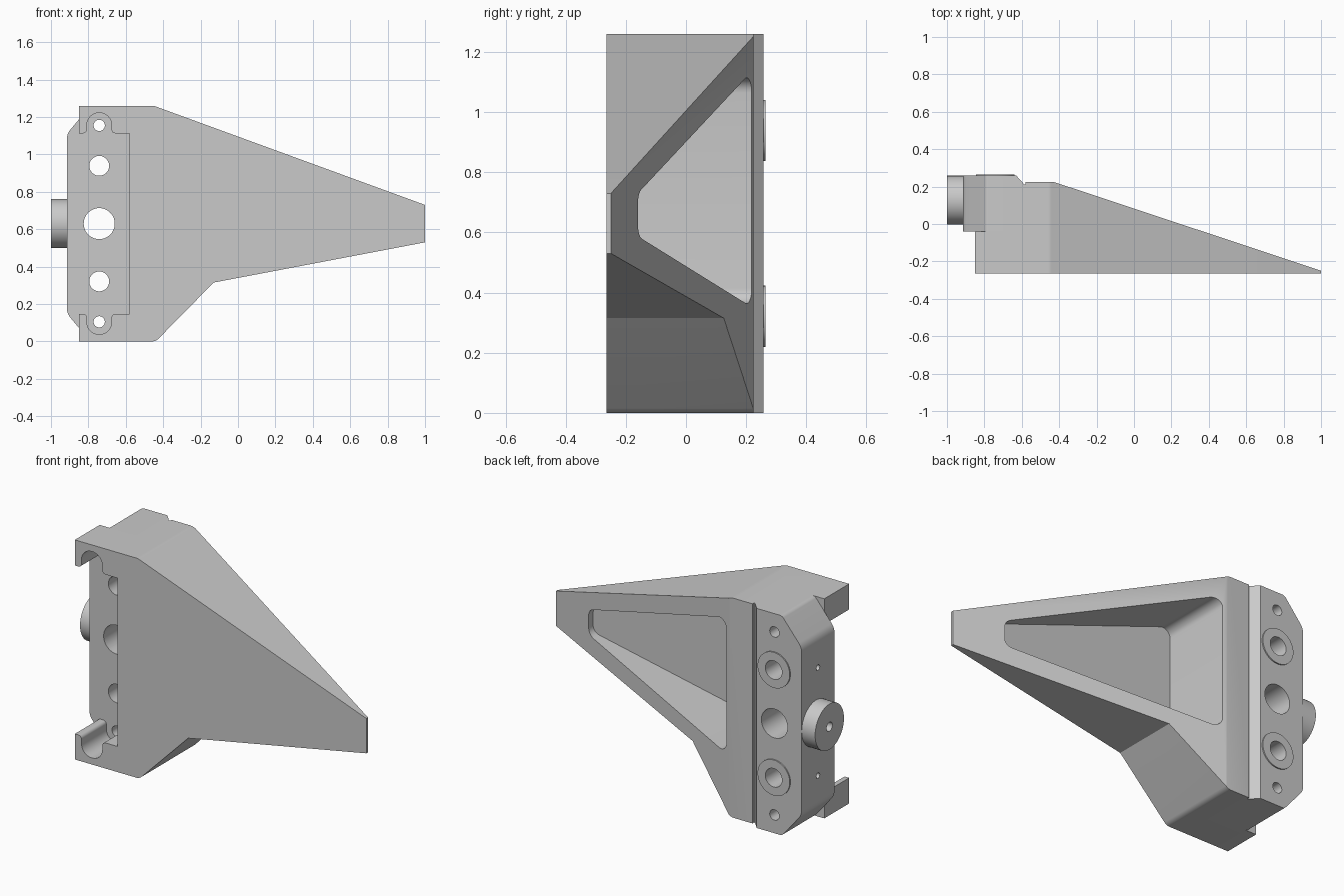
import bpy, bmesh, math
from mathutils import Vector, Matrix

if "Cube" in bpy.data.objects:
    bpy.data.objects.remove(bpy.data.objects["Cube"], do_unlink=True)

grey = bpy.data.materials.new("plain grey")
grey.use_nodes = True
colour = (0.59, 0.59, 0.59, 1)
grey.diffuse_color = colour
grey.node_tree.nodes["Principled BSDF"].inputs["Base Color"].default_value = colour

MID = 0.63      # mirror height
HOLE_X = -0.742  # line of the mounting holes


def finish(bm, name):
    bmesh.ops.recalc_face_normals(bm, faces=bm.faces)
    mesh = bpy.data.meshes.new(name)
    bm.to_mesh(mesh)
    bm.free()
    mesh.materials.append(grey)
    ob = bpy.data.objects.new(name, mesh)
    bpy.context.collection.objects.link(ob)
    return ob


def rounded(points, steps=8):
    """Outline from (u, v, radius) corners, with true arcs."""
    out = []
    for i, (u, v, r) in enumerate(points):
        p = Vector((u, v, 0))
        if r == 0:
            out.append(p)
            continue
        d1 = (Vector((*points[i - 1][:2], 0)) - p).normalized()
        d2 = (Vector((*points[(i + 1) % len(points)][:2], 0)) - p).normalized()
        half = d1.angle(d2) / 2
        c = p + (d1 + d2).normalized() * r / math.sin(half)
        t = r / math.tan(half)
        a, b = (p + d1 * t - c).normalized(), (p + d2 * t - c).normalized()
        out += [c + a.slerp(b, k / steps).normalized() * r for k in range(steps + 1)]
    return out


def prism(name, points, low, high, axis="Y"):
    bm = bmesh.new()
    place = (lambda p, d: (p.x, d, p.y)) if axis == "Y" else (lambda p, d: (p.x, p.y, d))
    face = bm.faces.new([bm.verts.new(place(p, low)) for p in rounded(points)])
    top = bmesh.ops.extrude_face_region(bm, geom=[face], use_keep_orig=True)
    shift = Vector(place(Vector(), high)) - Vector(place(Vector(), low))
    bmesh.ops.translate(bm, vec=shift, verts=[g for g in top["geom"] if isinstance(g, bmesh.types.BMVert)])
    return finish(bm, name)


def cylinder(name, radius, centre, length, axis="Y"):
    bm = bmesh.new()
    turn = Matrix.Rotation(math.pi / 2, 4, "X" if axis == "Y" else "Y")
    bmesh.ops.create_cone(bm, cap_ends=True, segments=48, radius1=radius, radius2=radius,
                          depth=length, matrix=Matrix.Translation(centre) @ turn)
    return finish(bm, name)


def cut(ob, *cutters):
    for c in cutters:
        mod = ob.modifiers.new("cut", "BOOLEAN")
        mod.operation, mod.solver, mod.object = "DIFFERENCE", "EXACT", c
        bpy.context.view_layer.objects.active = ob
        bpy.ops.object.modifier_apply(modifier=mod.name)
        bpy.data.objects.remove(c, do_unlink=True)


def flip(points):
    return [(u, 2 * MID - v, r) for u, v, r in reversed(points)]


# Tapering wedge body
body = prism("wedge_body", [(-0.85, 0, 0), (-0.44, 0, 0.05), (-0.13, 0.315, 0), (1, 0.53, 0),
                            (1, 0.73, 0), (-0.45, 1.26, 0.06), (-0.85, 1.26, 0)], -0.265, 0.225)
slope = prism("slope_cutter", [(-0.58, 0.275, 0), (1.2, -0.316, 0), (1.2, 0.5, 0), (-0.58, 0.5, 0)],
              -0.2, 1.5, "Z")
pocket = prism("pocket_cutter", [(-0.41, 0.352, 0.05), (0.73, 0.587, 0.05),
                                 (0.73, 0.73, 0.05), (-0.41, 1.135, 0.05)], -0.2, 0.5)
seat = prism("seat_cutter", [(-1.1, -0.2, 0), (-0.58, -0.2, 0), (-0.58, 1.5, 0), (-1.1, 1.5, 0)], -0.04, 0.5)

# Front recess with a rounded screw slot at each end
end = [(-1.1, 1.113, 0), (-0.808, 1.113, 0.02), (-0.808, 1.222, 0.064),
       (-0.676, 1.222, 0.064), (-0.676, 1.113, 0.02), (-0.58, 1.113, 0)]
recess = prism("recess_cutter", end + flip(end), -0.5, 0.1)
cut(body, slope, pocket, seat, recess)

# Mounting block with chamfered outer corners and a groove along its inner edge
corner = [(-0.915, 1.11, 0.08), (-0.79, 1.26, 0.03), (-0.58, 1.26, 0)]
block = prism("mounting_block", corner + flip(corner), -0.04, 0.258)
groove = prism("groove_cutter", [(-0.64, 0.27, 0), (-0.587, 0.212, 0), (-0.5, 0.212, 0),
                                 (-0.5, 0.4, 0), (-0.64, 0.4, 0)], -0.2, 1.5, "Z")
cut(block, groove)

# Through holes, mirrored about the middle
cut(block, cylinder("centre_hole", 0.083, (HOLE_X, 0, MID), 1))
for side in (-1, 1):
    cut(block,
        cylinder("bolt_hole", 0.053, (HOLE_X, 0, MID + side * 0.309), 1),
        cylinder("screw_hole", 0.03, (HOLE_X, 0, MID + side * 0.525), 1),
        cylinder("side_hole", 0.016, (-0.92, 0.11, MID + side * 0.31), 0.1, "X"))

# Raised rings around the bolt holes
parts = [body, block]
for side, name in ((-1, "lower_ring"), (1, "upper_ring")):
    z = MID + side * 0.309
    ring = cylinder(name, 0.102, (HOLE_X, 0.26, z), 0.01)
    cut(ring, cylinder("ring_hole", 0.053, (HOLE_X, 0.26, z), 0.1))
    parts.append(ring)

# Round side hub with a small centre hole
hub = cylinder("side_hub", 0.131, (-0.957, 0.127, MID), 0.086, "X")
cut(hub, cylinder("hub_hole", 0.026, (-1, 0.127, MID), 0.12, "X"))
parts.append(hub)

bpy.ops.object.select_all(action="DESELECT")
for ob in parts:
    ob.select_set(True)
bpy.context.view_layer.objects.active = body
bpy.ops.object.shade_smooth_by_angle(angle=math.radians(30))
